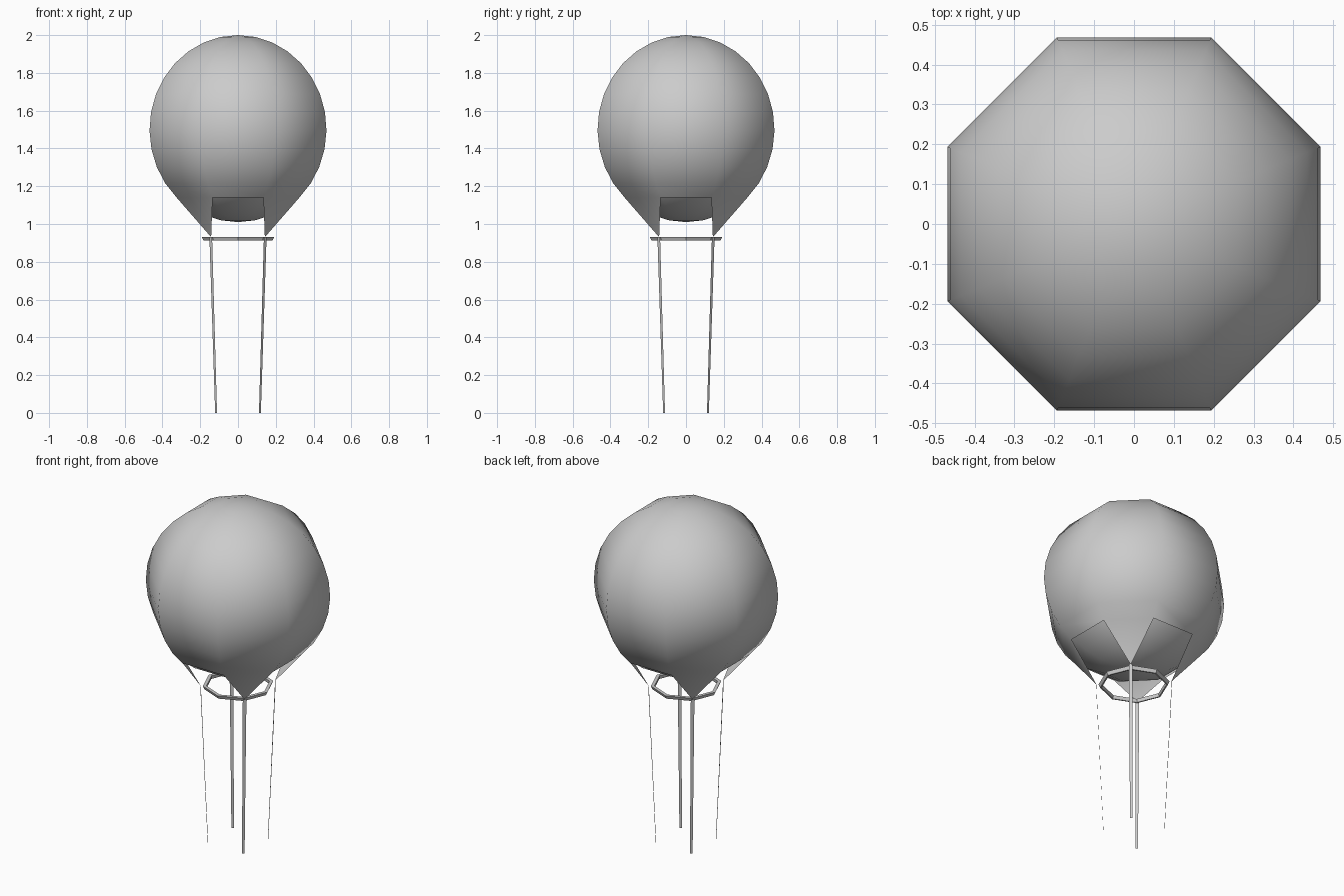
import bpy, math
from math import sin, cos, pi, radians

if "Cube" in bpy.data.objects:
    bpy.data.objects.remove(bpy.data.objects["Cube"])

SIDES = 8
CZ = 1.5


def make(name, verts, faces, smooth=True):
    me = bpy.data.meshes.new(name)
    me.from_pydata(verts, [], faces)
    me.update()
    ob = bpy.data.objects.new(name, me)
    bpy.context.collection.objects.link(ob)
    for p in me.polygons:
        p.use_smooth = smooth
    return ob


def octa_dome(rxy, rz, angles):
    """Eight-sided dome: top pole followed by one octagon per polar angle."""
    verts, faces = [(0, 0, CZ + rz)], []
    for a in angles:
        for i in range(SIDES):
            t = radians(22.5) + i * pi / 4
            verts.append((rxy * sin(a) * cos(t), rxy * sin(a) * sin(t), CZ + rz * cos(a)))
    for i in range(SIDES):
        faces.append((0, 1 + i, 1 + (i + 1) % SIDES))
    for r in range(len(angles) - 1):
        a, b = 1 + r * SIDES, 1 + (r + 1) * SIDES
        for i in range(SIDES):
            j = (i + 1) % SIDES
            faces.append((a + i, b + i, b + j, a + j))
    return verts, faces


# Outer envelope: open below, diagonal panels drawn down to points
cut = math.acos(-0.36 / 0.5)
steps = 12
v, f = octa_dome(0.507, 0.5, [cut * (k + 1) / steps for k in range(steps)])
last = 1 + (steps - 1) * SIDES
for i in range(0, SIDES, 2):
    t = pi / 4 + i * pi / 4
    sx, sy = math.copysign(1, cos(t)), math.copysign(1, sin(t))
    v.append((0.142 * sx, 0.142 * sy, 0.93))
    f.append((last + i, len(v) - 1, last + i + 1))
make("outer_envelope", v, f)

# Closed inner balloon
n = 16
v, f = octa_dome(0.498, 0.49, [pi * (k + 1) / n for k in range(n - 1)])
last = 1 + (n - 2) * SIDES
v.append((0, 0, CZ - 0.49))
for i in range(SIDES):
    f.append((last + i, len(v) - 1, last + (i + 1) % SIDES))
make("inner_balloon", v, f)

# Octagonal hoop
section = [(0.192, 0.932), (0.183, 0.912), (0.175, 0.912), (0.172, 0.932)]
v, f = [], []
for i in range(SIDES):
    t = i * pi / 4
    v += [(r * cos(t), r * sin(t), z) for r, z in section]
for i in range(SIDES):
    j = (i + 1) % SIDES
    for k in range(4):
        m = (k + 1) % 4
        f.append((i * 4 + k, i * 4 + m, j * 4 + m, j * 4 + k))
make("hoop", v, f, smooth=False)

# Four flat hanging straps, facing diagonally outward
for i in range(4):
    t = pi / 4 + i * pi / 2
    v = []
    for r, z, w in ((0.204, 0.932, 0.010), (0.164, 0.0, 0.007)):
        for s in (-1, 1):
            v.append((r * cos(t) - s * w * sin(t), r * sin(t) + s * w * cos(t), z))
    make(f"strap_{i + 1}", v, [(0, 2, 3, 1)], smooth=False)
